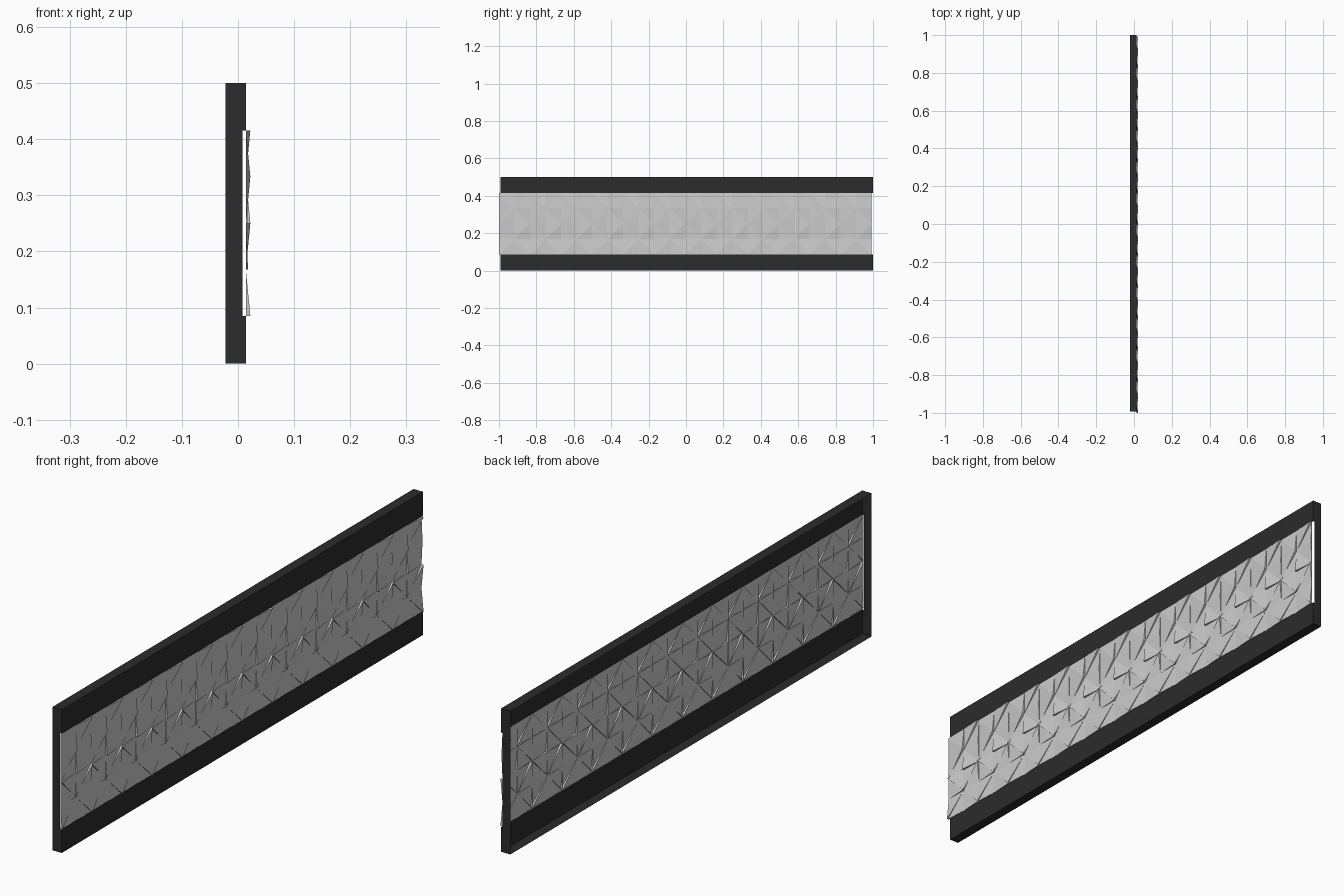
import bpy, random

if "Cube" in bpy.data.objects:
    bpy.data.objects.remove(bpy.data.objects["Cube"])

random.seed(4)
X0, XN, XF, XP = -0.022, 0.008, 0.014, 0.022   # back, notch, frame front, relief peak
ZL, ZH, H = 0.085, 0.416, 0.5                  # opening and full height
YA, YB = -0.992, 1.0                           # frame ends


def make(name, verts, faces, color=None):
    me = bpy.data.meshes.new(name)
    me.from_pydata(verts, [], faces)
    ob = bpy.data.objects.new(name, me)
    bpy.context.collection.objects.link(ob)
    if color:
        mat = bpy.data.materials.new(name + "_dark")
        mat.diffuse_color = color
        mat.use_nodes = True
        mat.node_tree.nodes["Principled BSDF"].inputs["Base Color"].default_value = mat.diffuse_color
        me.materials.append(mat)
    return ob


DARK = (0.025, 0.025, 0.026, 1)


# Open-backed rails: a thin folded profile run along y
def rail(name, profile):
    n = len(profile)
    verts = [(x, y, z) for y in (YA, YB) for x, z in profile]
    make(name, verts, [(i, i + 1, n + i + 1, n + i) for i in range(n - 1)], DARK)


low = [(X0, 0), (XF, 0), (XF, ZL)]
rail("bottom_rail", low)
rail("top_rail", [(x, H - z) for x, z in reversed(low)])

# End walls, notched where the panel passes
notched = [(X0, 0), (XF, 0), (XF, ZL), (XN, ZL), (XN, ZH), (XF, ZH), (XF, H), (X0, H)]
for name, y in (("front_end_wall", YA), ("back_end_wall", YB)):
    face = tuple(range(8)) if y == YA else tuple(reversed(range(8)))
    make(name, [(x, y, z) for x, z in notched], [face], DARK)

# Faceted panel: one tile of tilted triangles, repeated along y
TILES, ROWS = 12, 4
cy, cz = 1.992 / (TILES * 2), (ZH - ZL) / ROWS
tile = []
for c in range(2):
    for r in range(ROWS):
        a, b, d, e = (c, r), (c + 1, r), (c + 1, r + 1), (c, r + 1)
        tris = ((a, b, d), (a, d, e)) if (c + r) % 2 == 0 else ((a, b, e), (b, d, e))
        for t in tris:
            lift = [0, 0, random.choice((0.5, 1.0))]
            random.shuffle(lift)
            tile.append((t, lift))

verts, faces = [], []
for k in range(TILES):
    for t, lift in tile:
        n = len(verts)
        pos = [(-1 + (2 * k + i) * cy, ZL + j * cz) for i, j in t]
        verts += [(XF + (XP - XF) * h, y, z) for (y, z), h in zip(pos, lift)]
        verts += [(XF, y, z) for y, z in pos]
        faces.append((n, n + 1, n + 2))
        # step walls under raised corners
        for i in range(3):
            j = (i + 1) % 3
            if lift[i] > 0:
                faces.append((n + i, n + 3 + i, n + j))
            elif lift[j] > 0:
                faces.append((n + i, n + 3 + j, n + j))
make("faceted_panel", verts, faces)
